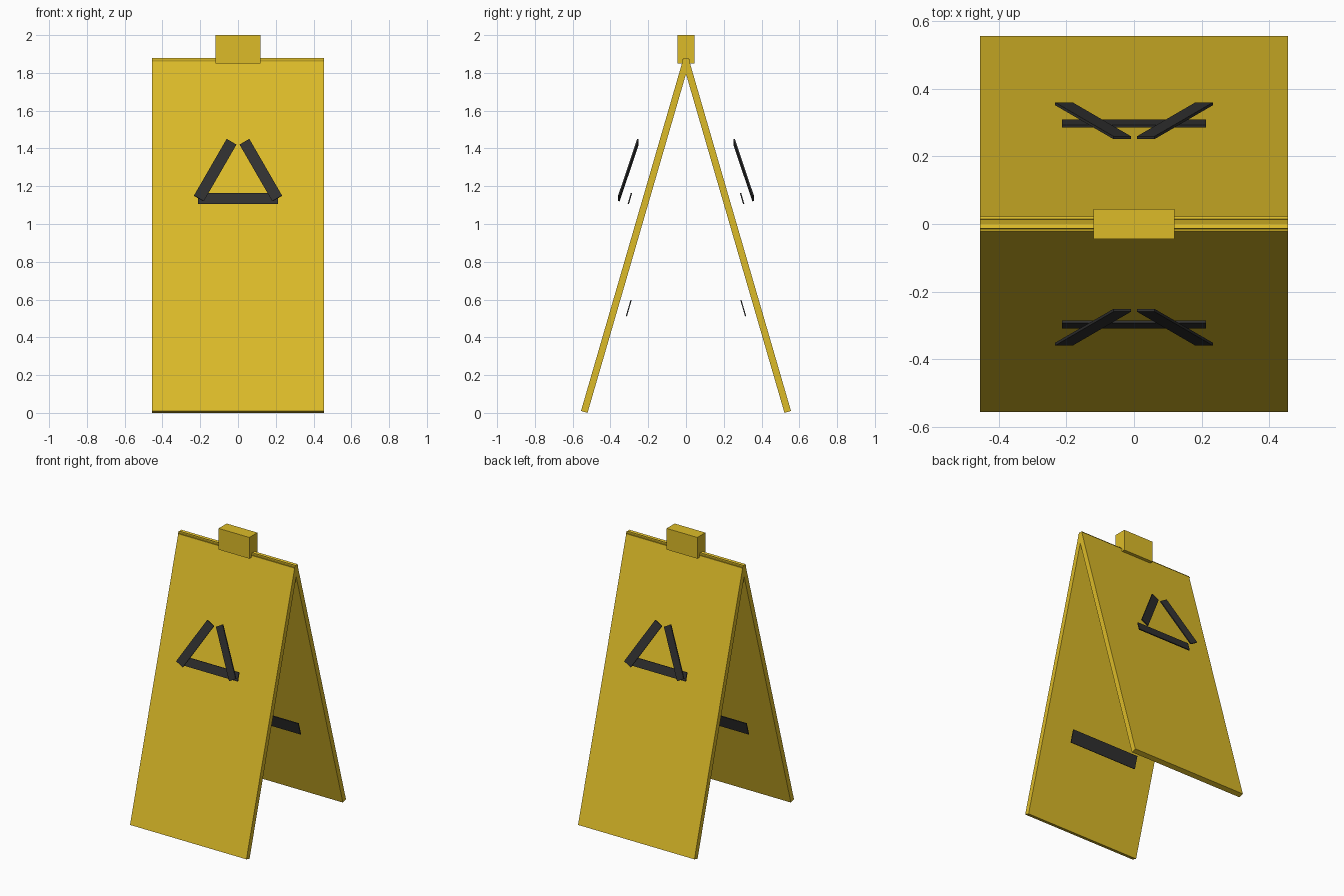
import bpy
from math import radians

if "Cube" in bpy.data.objects:
    bpy.data.objects.remove(bpy.data.objects["Cube"])


def material(name, rgb):
    m = bpy.data.materials.new(name)
    m.diffuse_color = (*rgb, 1)
    m.use_nodes = True
    m.node_tree.nodes["Principled BSDF"].inputs["Base Color"].default_value = m.diffuse_color
    return m


YELLOW = material("yellow_plastic", (0.72, 0.50, 0.022))
BLACK = material("black_print", (0.03, 0.03, 0.03))
TILT = 16.2


def box(name, size, loc, rot, mat):
    bpy.ops.mesh.primitive_cube_add(size=1, location=loc,
                                    rotation=[radians(a) for a in rot])
    ob = bpy.context.object
    ob.name = name
    ob.scale = size
    bpy.ops.object.transform_apply(location=False, rotation=False, scale=True)
    ob.data.materials.append(mat)
    return ob


# Both leaning halves of the folding board, mirrored front to back
for side, s in (("front", -1), ("back", 1)):
    lean = s * TILT
    box(f"{side}_panel", (0.91, 0.036, 1.947), (0, s * 0.267, 0.94), (lean, 0, 0), YELLOW)

    # Warning triangle: base bar and two slanted bars
    box(f"{side}_triangle_base", (0.425, 0.007, 0.06), (0, s * 0.297, 1.135), (lean, 0, 0), BLACK)
    for hand, h in (("left", -1), ("right", 1)):
        box(f"{side}_triangle_{hand}", (0.06, 0.008, 0.36),
            (h * 0.121, s * 0.305, 1.285), (lean, h * -30, 0), BLACK)

    # Lower strip, set inside the panel
    box(f"{side}_lower_strip", (0.54, 0.006, 0.09), (0, s * 0.303, 0.555), (lean, 0, 0), BLACK)

# Handle block over the hinge
box("top_handle", (0.24, 0.09, 0.15), (0, 0, 1.925), (0, 0, 0), YELLOW)
